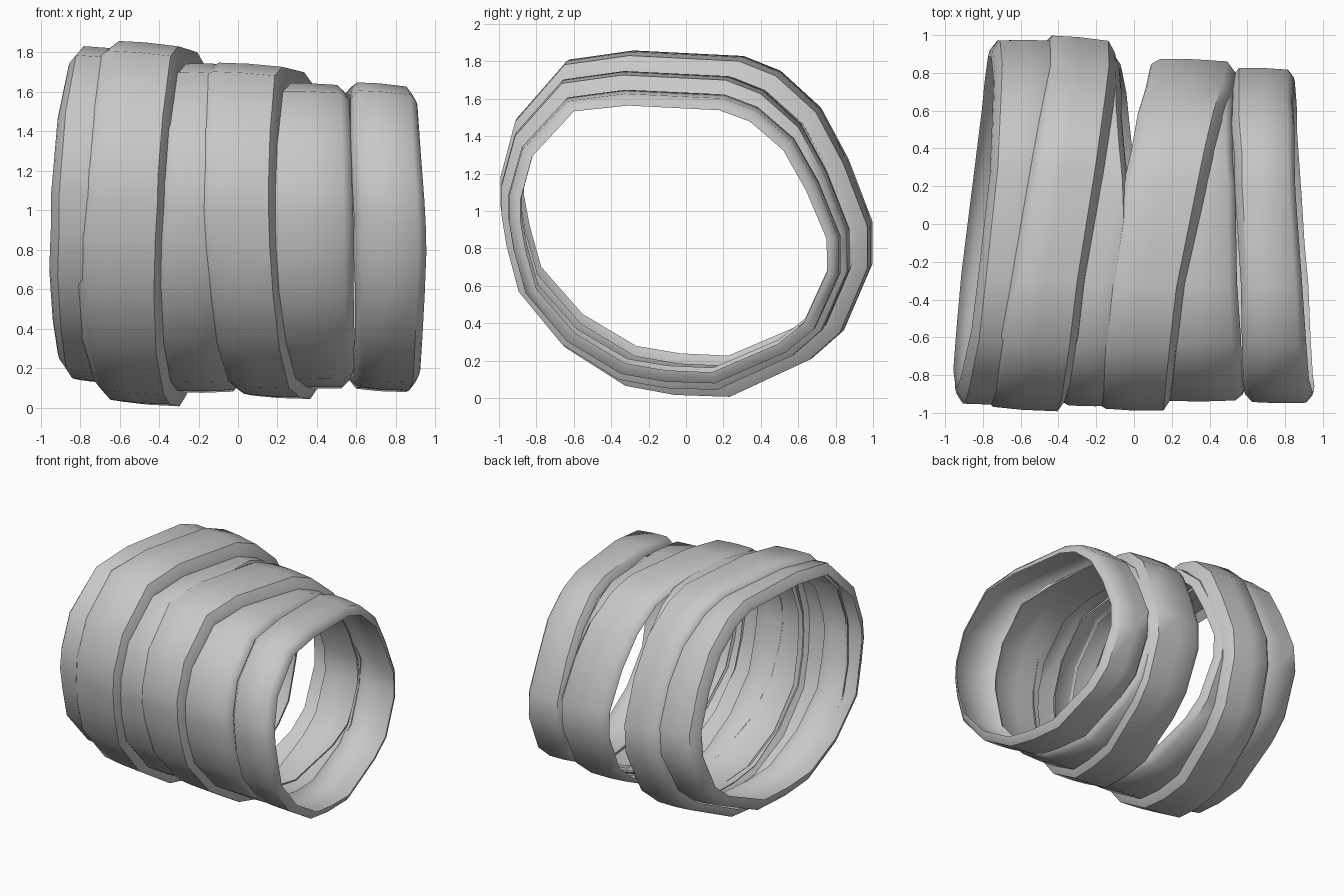
import bpy, math, random
from mathutils import Vector

if "Cube" in bpy.data.objects:
    bpy.data.objects.remove(bpy.data.objects["Cube"])

random.seed(4)

cloth = bpy.data.materials.new("grey cloth")
cloth.diffuse_color = (0.58, 0.58, 0.58, 1)
cloth.use_nodes = True
cloth.node_tree.nodes["Principled BSDF"].inputs["Base Color"].default_value = cloth.diffuse_color

# Lopsided loop shared by every wrap: (y, z), front over the top to the back
LOOP = [(-1, 1.04), (-1, 1.2), (-.92, 1.5), (-.65, 1.81), (-.3, 1.86), (.3, 1.83),
        (.5, 1.75), (.72, 1.55), (.87, 1.27), (1, .93), (1, .7), (.85, .35), (.68, .2),
        (.25, 0), (-.05, .01), (-.32, .06), (-.65, .27), (-.9, .58), (-.97, .85)]


def around(keys, t):
    """Smooth value through the front, top, back and bottom keys."""
    f, u, b, d = keys
    mean = (f + u + b + d) / 4
    return (mean + (f - b) / 2 * math.cos(t) + (u - d) / 2 * math.sin(t)
            + (f + b - u - d) / 4 * math.cos(2 * t))


def wrap(name, left, right, ys, zs, edge_l=.07, edge_r=.07, shear=(0, 0)):
    """One turn of cloth: a thin strip with tucked edges, swept round the loop."""
    # cross-section as (fraction of width, depth below the crown)
    section = [(0, edge_l), (.02, edge_l * .65), (.12, .004), (.47, 0), (.89, .006),
               (.98, edge_r * .65), (1, edge_r), (.88, .03), (.47, .02), (.13, .026)]
    cy, cz = sum(ys) / 2, sum(zs) / 2
    verts, faces = [], []
    for py, pz in LOOP:
        y = cy + py * (ys[1] - ys[0]) / 2
        z = cz + (pz / .93 - 1) * (zs[1] - zs[0]) / 2
        t = math.atan2(z - cz, cy - y)
        out = Vector((0, y - cy, z - cz)).normalized()
        l = around(left, t) + random.uniform(-.006, .006)
        r = around(right, t) + random.uniform(-.006, .006)
        for u, depth in section:
            p = Vector((l + (r - l) * u, y - shear[0] * u, z - shear[1] * u))
            verts.append(p - out * depth)
    n, m = len(LOOP), len(section)
    for i in range(n):
        for j in range(m):
            a, b = i * m, (i + 1) % n * m
            k = (j + 1) % m
            faces.append((a + j, a + k, b + k, b + j))
    me = bpy.data.meshes.new(name)
    me.from_pydata(verts, [], faces)
    me.materials.append(cloth)
    ob = bpy.data.objects.new(name, me)
    bpy.context.collection.objects.link(ob)
    bpy.context.view_layer.objects.active = ob
    ob.select_set(True)
    bpy.ops.object.shade_smooth_by_angle(angle=math.radians(50))
    ob.select_set(False)


# Edge positions are given at front, top, back and bottom
wrap("end_wrap_wide", (-.95, -.79, -.76, -.88), (-.6, -.45, -.36, -.5),
     (-.955, .975), (.14, 1.84), edge_l=.09, shear=(0, .035))
wrap("outer_wrap", (-.81, -.6, -.47, -.68), (-.37, -.21, -.09, -.29),
     (-.968, 1.005), (.03, 1.866), edge_r=.1, shear=(.033, .033))
wrap("under_wrap", (-.4, -.32, -.35, -.37), (0, -.02, -.07, .03),
     (-.965, .89), (.075, 1.745), edge_l=.04)
wrap("middle_wrap", (-.19, -.1, .09, -.01), (.2, .32, .54, .36),
     (-.98, .88), (.06, 1.755), edge_l=.045, edge_r=.095, shear=(.015, .025))
wrap("inner_wrap", (.14, .16, .2, .2), (.585, .54, .53, .575),
     (-.94, .825), (.1, 1.65), edge_l=.02, edge_r=.06, shear=(0, .01))
wrap("end_wrap_narrow", (.585, .55, .515, .575), (.95, .87, .85, .9),
     (-.945, .83), (.095, 1.655), shear=(.008, .025))
